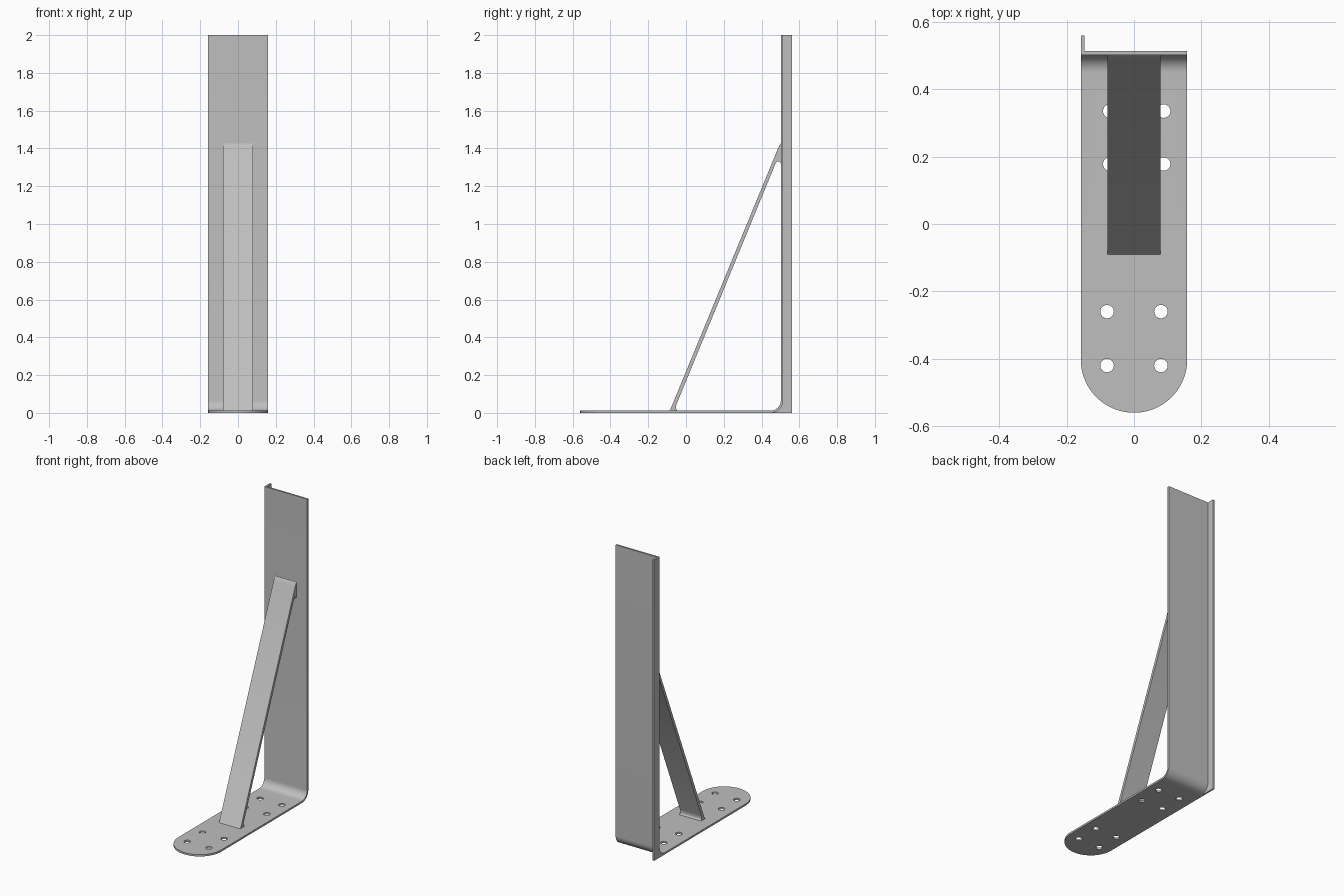
import bpy, bmesh
from math import pi, sin, cos, radians
from mathutils import Vector

cube = bpy.data.objects.get("Cube")
if cube:
    bpy.data.objects.remove(cube, do_unlink=True)

steel = bpy.data.materials.new("grey steel")
steel.use_nodes = True
COLOUR = (0.52, 0.52, 0.52, 1)
steel.diffuse_color = COLOUR
steel.node_tree.nodes["Principled BSDF"].inputs["Base Color"].default_value = COLOUR

HALF = 0.158        # half width of the strip
THICK = 0.012       # sheet thickness
BACK = 0.514        # rear face of the upright
BEND = 0.065        # outer bend radius
TOP = 2.0
BEND_Y = BACK - BEND


def arc(cx, cy, r, start, end, steps):
    return [(cx + r * cos(start + (end - start) * i / steps),
             cy + r * sin(start + (end - start) * i / steps)) for i in range(steps + 1)]


def finish(name, bm, thickness=0):
    mesh = bpy.data.meshes.new(name)
    bm.to_mesh(mesh)
    bm.free()
    mesh.materials.append(steel)
    ob = bpy.data.objects.new(name, mesh)
    bpy.context.collection.objects.link(ob)
    bpy.ops.object.select_all(action="DESELECT")
    ob.select_set(True)
    bpy.context.view_layer.objects.active = ob
    if thickness:
        mod = ob.modifiers.new("sheet", "SOLIDIFY")
        mod.thickness = thickness
        mod.offset = 1
        mod.use_even_offset = True
        bpy.ops.object.modifier_apply(modifier=mod.name)
    bpy.ops.object.shade_smooth_by_angle(angle=radians(30))
    return ob


def side_profile(name, points, x0, x1):
    """Extrude a (y, z) outline across x."""
    bm = bmesh.new()
    face = bm.faces.new([bm.verts.new((x0, y, z)) for y, z in points])
    ext = bmesh.ops.extrude_face_region(bm, geom=[face])["geom"]
    verts = [g for g in ext if isinstance(g, bmesh.types.BMVert)]
    bmesh.ops.translate(bm, verts=verts, vec=(x1 - x0, 0, 0))
    bmesh.ops.recalc_face_normals(bm, faces=bm.faces)
    return finish(name, bm)


# Bent strip: round-ended foot with holes, rolled up into the upright
bm = bmesh.new()


def loop(points):
    vs = [bm.verts.new((x, y, 0)) for x, y in points]
    return [bm.edges.new((a, b)) for a, b in zip(vs, vs[1:] + vs[:1])]


outline = [(HALF, BEND_Y), (-HALF, BEND_Y)] + arc(0, -0.56 + HALF, HALF, pi, 2 * pi, 48)
edges = loop(outline)
fold = edges[0]
for y, shift in ((0.335, 0.008), (0.178, 0.008), (-0.26, 0), (-0.42, 0)):
    for side in (-1, 1):
        edges += loop(arc(side * 0.08 + shift, y, 0.02, 0, 2 * pi, 32)[:-1])
bmesh.ops.triangle_fill(bm, edges=edges, use_beauty=True, normal=(0, 0, 1))

bend = arc(BEND_Y, BEND, BEND, -pi / 2, 0, 12)
path = bend + [(BACK, TOP)]
for (y0, z0), (y1, z1) in zip(path, path[1:]):
    geom = bmesh.ops.extrude_edge_only(bm, edges=[fold])["geom"]
    verts = [g for g in geom if isinstance(g, bmesh.types.BMVert)]
    bmesh.ops.translate(bm, verts=verts, vec=Vector((0, y1 - y0, z1 - z0)))
    fold = next(g for g in geom if isinstance(g, bmesh.types.BMEdge)
                and all(v in verts for v in g.verts))
bmesh.ops.recalc_face_normals(bm, faces=bm.faces)
bm.normal_update()
if min(bm.faces, key=lambda f: f.calc_center_median().y).normal.z < 0:
    bmesh.ops.reverse_faces(bm, faces=bm.faces)
finish("bent_strip", bm, THICK)

# Stiffening flange along the right rear edge, square at the lower corner
side_profile("rear_flange", bend + [(BACK, TOP), (0.56, TOP), (0.56, 0)],
             -HALF, -HALF + 0.011)

# Diagonal brace with thickened, filleted ends
front = BACK - THICK
brace = [(-0.09, THICK), (-0.082, 0.02), (0.487, 1.4), (0.494, 1.415), (front, 1.426),
         (front, 1.32), (0.498, 1.328), (0.49, 1.332), (0.482, 1.33), (0.474, 1.32),
         (-0.05, 0.046), (-0.053, 0.035), (-0.052, 0.022), (-0.045, THICK)]
side_profile("diagonal_brace", brace, -0.079, 0.079)
